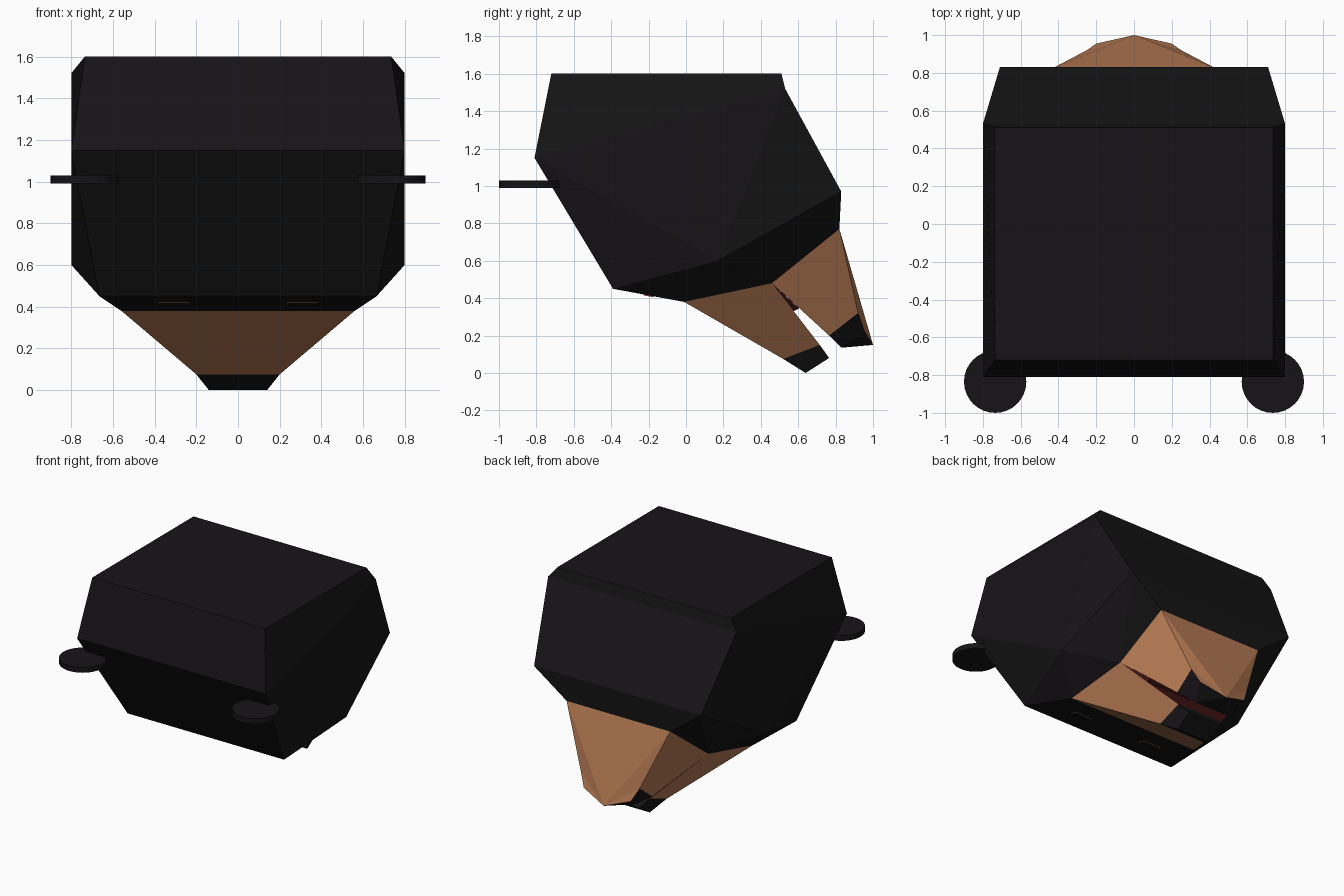
import bpy, bmesh, math

if "Cube" in bpy.data.objects:
    bpy.data.objects.remove(bpy.data.objects["Cube"])


def material(name, rgb):
    m = bpy.data.materials.new(name)
    m.diffuse_color = (*rgb, 1)
    m.use_nodes = True
    m.node_tree.nodes["Principled BSDF"].inputs["Base Color"].default_value = m.diffuse_color
    return m


BLACK = material("black", (0.008, 0.007, 0.008))
TAN = material("tan", (0.48, 0.2, 0.09))
RED = material("dark_red", (0.06, 0.008, 0.008))

# Right-hand half of the mesh corners; every corner is mirrored in x
P = {
    # head
    "A": (0.735, -0.72, 1.60), "B": (0.735, 0.51, 1.60), "C": (0.80, 0.53, 1.52),
    "D": (0.71, 0.83, 0.97), "E": (0.80, -0.81, 1.15), "F": (0.665, -0.39, 0.45),
    "G": (0.80, 0.17, 0.60),
    # muzzle rim
    "H": (0.56, -0.01, 0.38), "I": (0.51, 0.46, 0.48), "J": (0.44, 0.82, 0.77),
    # upper jaw
    "L": (0.25, 0.92, 0.32), "K": (0.20, 0.955, 0.22), "T": (0, 1.0, 0.15),
    "M": (0.25, 0.765, 0.20), "N": (0.14, 0.83, 0.135),
    # lower jaw
    "U": (0.195, 0.715, 0.15), "Q": (0.20, 0.52, 0.075),
    "R": (0.14, 0.64, 0.0), "S": (0.14, 0.765, 0.08),
    # mouth corner web
    "V": (0.36, 0.575, 0.33), "W": (0.36, 0.605, 0.345),
}


def mirrored_shell(name, strips, sides, mats):
    """strips: two-letter edges spanning both halves; sides: faces mirrored in x.
    A digit after a face's letters picks its material."""
    bm = bmesh.new()
    cache = {}

    def vert(k, s):
        x, y, z = P[k]
        key = (k, s if x else 1)
        if key not in cache:
            cache[key] = bm.verts.new((x * s, y, z))
        return cache[key]

    def face(vs, mi):
        vs = list(dict.fromkeys(vs))
        bm.faces.new(vs).material_index = mi

    for f in strips.split():
        a, b, mi = f[0], f[1], int(f[2:] or 0)
        face([vert(a, 1), vert(b, 1), vert(b, -1), vert(a, -1)], mi)
    for f in sides.split():
        letters = f.rstrip("0123456789")
        mi = int(f[len(letters):] or 0)
        for s in (1, -1):
            face([vert(k, s) for k in letters], mi)
    bmesh.ops.recalc_face_normals(bm, faces=bm.faces)
    me = bpy.data.meshes.new(name)
    bm.to_mesh(me)
    bm.free()
    for m in mats:
        me.materials.append(m)
    ob = bpy.data.objects.new(name, me)
    bpy.context.collection.objects.link(ob)
    return ob


# Faceted head, open at the muzzle rim
mirrored_shell("head", "AB BC CD DJ AE EF FH",
               "ABCE EFG EGC CGD FGH GHI GID DIJ", [BLACK])

# Jaws with black tips and dark red inner faces
mirrored_shell("upper_jaw", "JT IM2 MN1 NT1",
               "JLT LKT IJLM LMNK1 KNT1", [TAN, BLACK, RED])
mirrored_shell("lower_jaw", "HQ QR1 RS1 SU1 UI2",
               "HIUQ QRSU1", [TAN, BLACK, RED])
mirrored_shell("mouth_lining", "IV VW WI", "IVW", [RED])


def box(name, loc, size, tilt, mat):
    bpy.ops.mesh.primitive_cube_add(size=1, location=loc, rotation=(tilt, 0, 0))
    ob = bpy.context.object
    ob.name, ob.scale = name, size
    ob.data.materials.append(mat)


tilt = -math.atan2(0.07, 0.38)
for side, s in (("right", 1), ("left", -1)):
    # Disc ears
    bpy.ops.mesh.primitive_cylinder_add(vertices=32, radius=0.165, depth=0.04,
                                        location=(s * 0.735, -0.835, 1.01))
    ear = bpy.context.object
    ear.name = side + "_ear"
    ear.data.materials.append(BLACK)
    # Thin framed slots under the head
    box(side + "_slot_frame", (s * 0.31, -0.2, 0.415), (0.15, 0.056, 0.006), tilt, TAN)
    box(side + "_slot", (s * 0.31, -0.2, 0.415), (0.142, 0.048, 0.010), tilt, BLACK)
